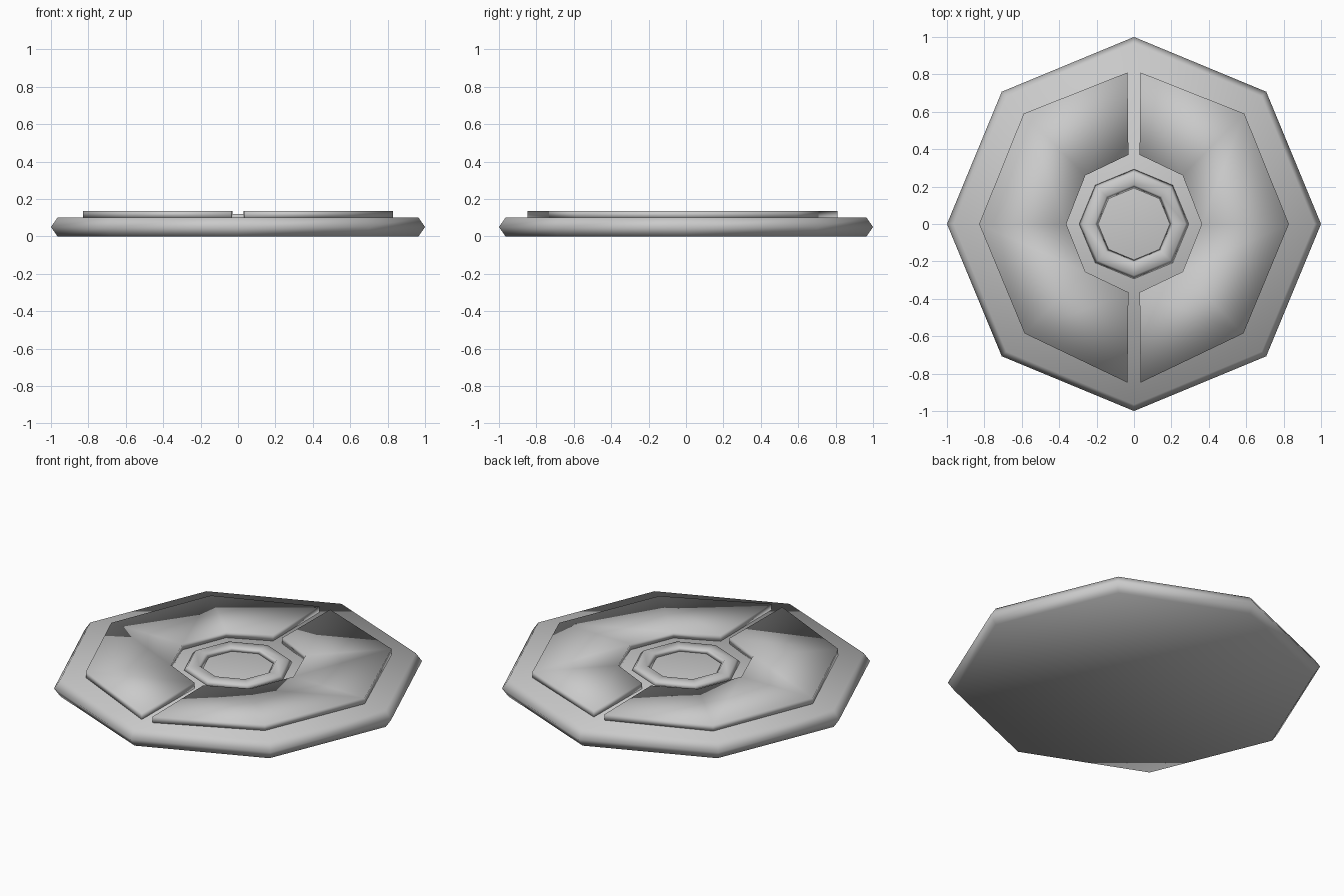
import bpy, bmesh, math

if "Cube" in bpy.data.objects:
    bpy.data.objects.remove(bpy.data.objects["Cube"], do_unlink=True)

GREY = (0.59, 0.59, 0.59, 1.0)
metal = bpy.data.materials.new("plain_grey")
metal.use_nodes = True
metal.diffuse_color = GREY
metal.node_tree.nodes["Principled BSDF"].inputs["Base Color"].default_value = GREY


def finish(name, bm):
    """Turn a bmesh into a fully smooth-shaded object."""
    bmesh.ops.recalc_face_normals(bm, faces=bm.faces)
    for face in bm.faces:
        face.smooth = True
    mesh = bpy.data.meshes.new(name)
    bm.to_mesh(mesh)
    bm.free()
    mesh.materials.append(metal)
    obj = bpy.data.objects.new(name, mesh)
    bpy.context.collection.objects.link(obj)
    return obj


def octagon_loop(bm, radius, z):
    return [bm.verts.new((radius * math.cos(i * math.pi / 4),
                          radius * math.sin(i * math.pi / 4), z)) for i in range(8)]


def bridge(bm, a, b):
    for i in range(len(a)):
        j = (i + 1) % len(a)
        bm.faces.new((a[i], a[j], b[j], b[i]))


def lathe(name, profile, closed):
    """Eight-sided turned part; either a closed ring or a capped solid."""
    bm = bmesh.new()
    loops = [octagon_loop(bm, r, z) for r, z in profile]
    for a, b in zip(loops, loops[1:]):
        bridge(bm, a, b)
    if closed:
        bridge(bm, loops[-1], loops[0])
    else:
        bm.faces.new(loops[0])
        bm.faces.new(loops[-1])
    return finish(name, bm)


def raised_pad(name, side):
    """Half-octagon slab made of four wedge segments."""
    outer = [(0.035, 0.81), (0.59, 0.59), (0.828, 0), (0.585, -0.585), (0.035, -0.848)]
    inner = [(0.03, 0.37), (0.26, 0.26), (0.362, 0), (0.26, -0.255), (0.03, -0.365)]
    bm = bmesh.new()
    # Cross-section corners run around the slab: outer low, outer high, inner high, inner low
    sections = [[bm.verts.new((side * x, y, z)) for (x, y), z in
                 ((o, 0.098), (o, 0.135), (i, 0.135), (i, 0.098))]
                for o, i in zip(outer, inner)]
    for a, b in zip(sections, sections[1:]):
        bridge(bm, a, b)
    bm.faces.new(sections[0])
    bm.faces.new(sections[-1])
    return finish(name, bm)


# Base plate with a pointed rim
lathe("base_plate", [(0.965, 0), (1.0, 0.05), (0.965, 0.1)], closed=False)

# Small ring around the centre
lathe("centre_ring", [(0.295, 0.098), (0.275, 0.12), (0.21, 0.12), (0.19, 0.098)], closed=True)

# Raised pads either side of the central seam
raised_pad("left_pad", 1)
raised_pad("right_pad", -1)
